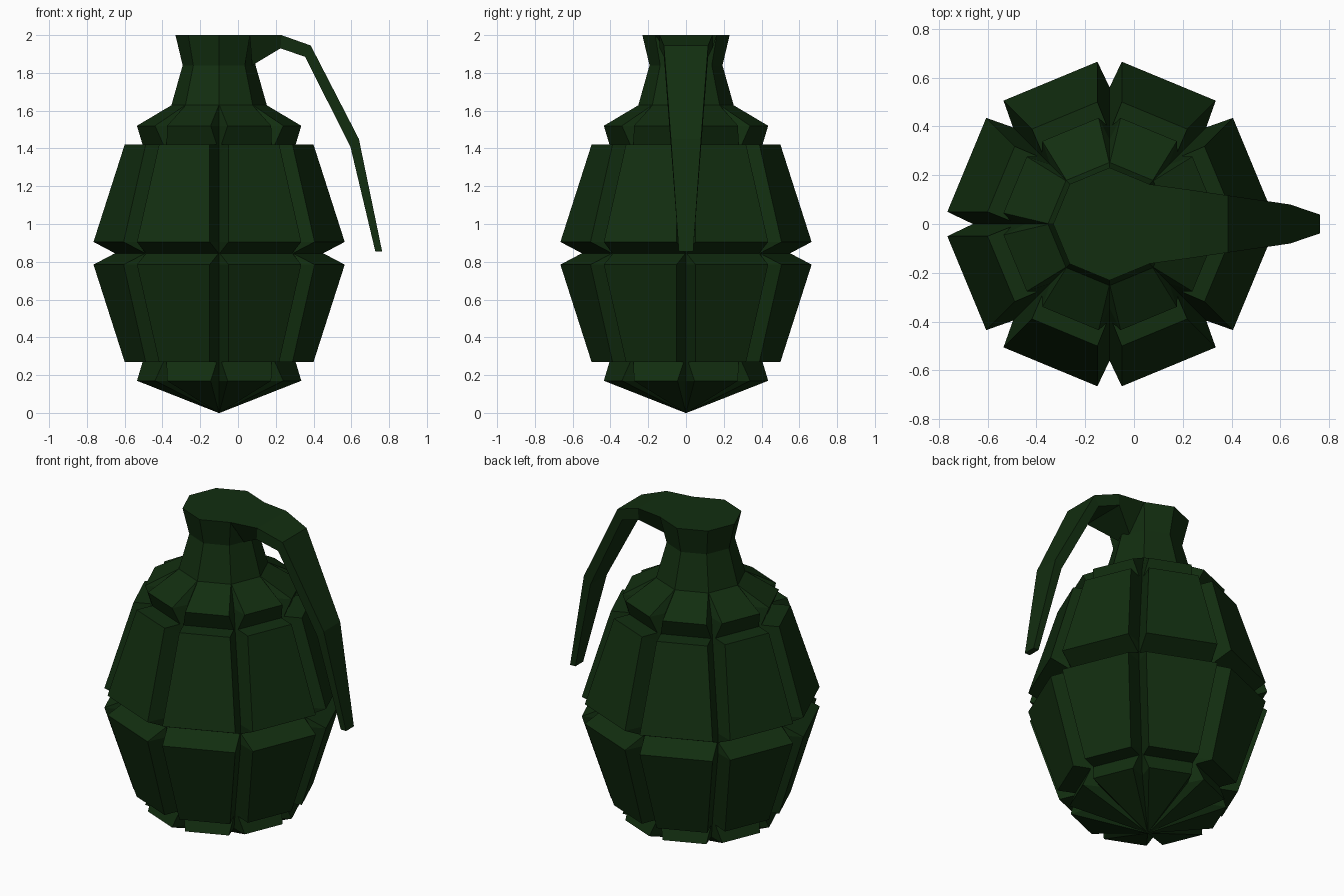
import bpy, bmesh
from math import cos, sin, pi, hypot, atan2

if "Cube" in bpy.data.objects:
    bpy.data.objects.remove(bpy.data.objects["Cube"])

CX = -0.1  # axis of the body
green = bpy.data.materials.new("dark_green")
green.diffuse_color = (0.006, 0.027, 0.005, 1)
green.use_nodes = True
green.node_tree.nodes["Principled BSDF"].inputs["Base Color"].default_value = green.diffuse_color


def finish(name, bm):
    bmesh.ops.remove_doubles(bm, verts=bm.verts, dist=0.0005)
    bmesh.ops.recalc_face_normals(bm, faces=bm.faces)
    me = bpy.data.meshes.new(name)
    bm.to_mesh(me)
    bm.free()
    me.materials.append(green)
    ob = bpy.data.objects.new(name, me)
    bpy.context.collection.objects.link(ob)
    return ob


def loft(bm, rings):
    rows = [[bm.verts.new(p) for p in r] for r in rings]
    n = len(rows[0])
    for a, b in zip(rows, rows[1:]):
        for i in range(n):
            j = (i + 1) % n
            bm.faces.new((a[i], a[j], b[j], b[i]))
    bm.faces.new(rows[0])
    bm.faces.new(rows[-1])


def polar(r, ang, z):
    return (CX + r * cos(ang), r * sin(ang), z)


# Segmented body: panel height, panel reach, half gap, groove height, groove radius
half = [(1.42, 0.50, 0.05, 1.37, 0.39),
        (1.42, 0.405, 0.012, 1.37, 0.39),
        (1.52, 0.435, 0.045, 1.52, 0.345)]
belt = (0.905, 0.665, 0.05, 0.905, 0.56)


def flip(row):
    return (1.69 - row[0], row[1], row[2], 1.69 - row[3], row[4])


rows = [(0, 0.003, 0.0005, 0, 0.003)]
rows += [flip(r) for r in reversed(half)] + [flip(belt)]
rows += [(0.845, 0.55, 0.003, 0.845, 0.551), belt] + half
rows += [(1.63, 0.25, 0.001, 1.63, 0.25)]
rings = []
for z, a, g, zg, rg in rows:
    r, t = hypot(a, g), atan2(g, a)
    ring = []
    for k in range(8):
        base = k * pi / 4
        ring += [polar(rg, base, zg), polar(r, base + t, z), polar(r, base + pi / 4 - t, z)]
    rings.append(ring)
bm = bmesh.new()
loft(bm, rings)
finish("segmented_body", bm)

# Neck, flaring into the flat head
bm = bmesh.new()
loft(bm, [[polar(r * (0.72 if k == 0 and z == 2 else 1), k * pi / 4, z) for k in range(8)]
          for z, r in ((1.62, 0.255), (1.84, 0.193), (2.0, 0.231))])
finish("neck_and_head", bm)

# Safety lever: top x, z, half width, then underside x, z, half width
path = [(0.062, 2.0, 0.163, 0.075, 1.84, 0.05),
        (0.23, 2.0, 0.14, 0.225, 1.93, 0.14),
        (0.385, 1.945, 0.117, 0.355, 1.885, 0.117),
        (0.64, 1.45, 0.08, 0.595, 1.41, 0.08),
        (0.763, 0.855, 0.038, 0.727, 0.855, 0.038)]
bm = bmesh.new()
loft(bm, [[(x, -w, z), (x, w, z), (u, v, q), (u, -v, q)] for x, z, w, u, q, v in path])
finish("safety_lever", bm)
